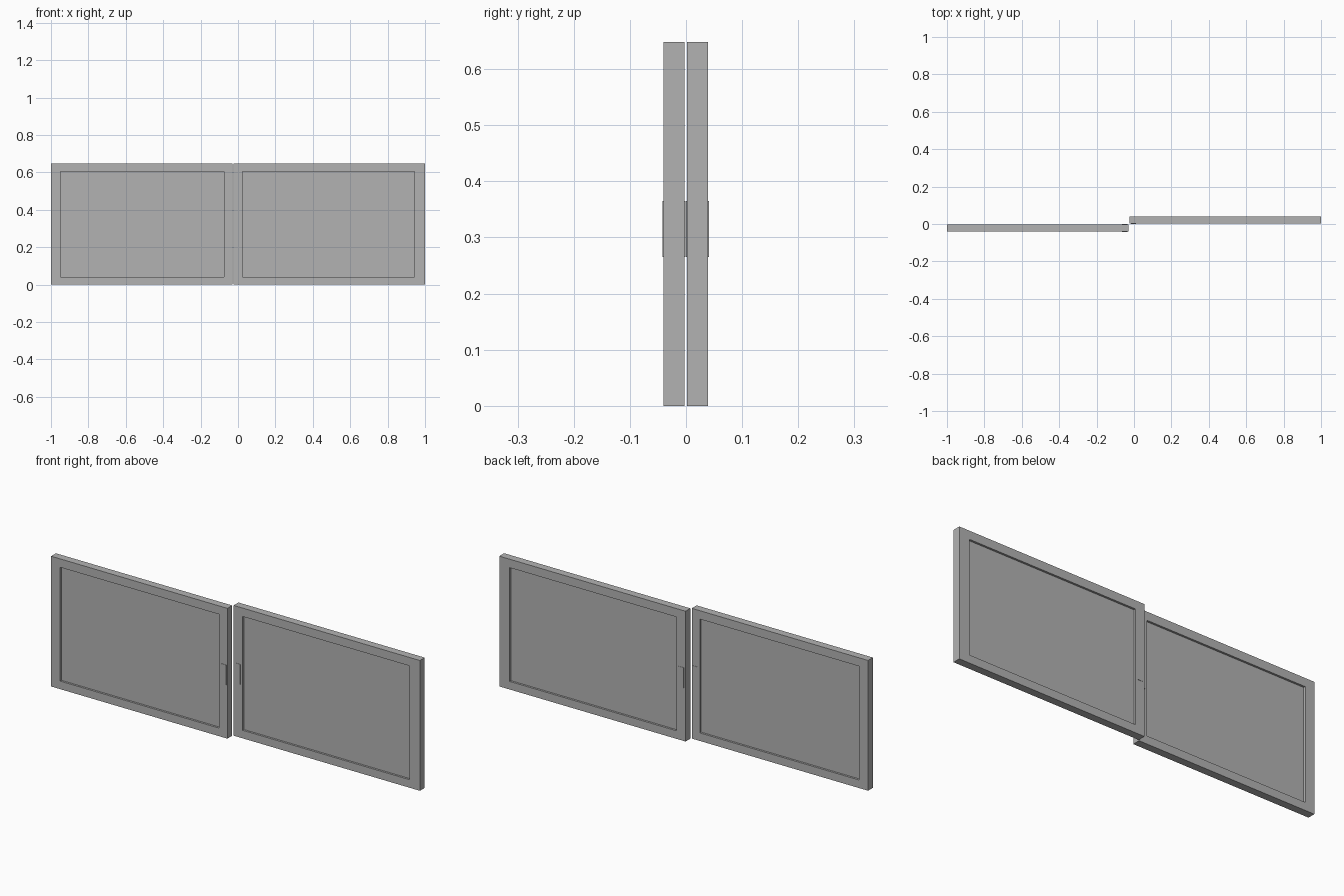
import bpy

cube = bpy.data.objects.get("Cube")
if cube:
    bpy.data.objects.remove(cube, do_unlink=True)

grey = bpy.data.materials.new("neutral_grey")
grey.use_nodes = True
colour = (0.45, 0.45, 0.45, 1)
grey.diffuse_color = colour
grey.node_tree.nodes["Principled BSDF"].inputs["Base Color"].default_value = colour

HEIGHT = 0.648
DEPTH = 0.038
GLASS = 0.018


def finish(name, verts, faces):
    mesh = bpy.data.meshes.new(name)
    mesh.from_pydata(verts, [], faces)
    mesh.materials.append(grey)
    obj = bpy.data.objects.new(name, mesh)
    bpy.context.collection.objects.link(obj)


def box(name, x0, x1, y0, y1, z0, z1):
    verts = [(x, y, z) for x in (x0, x1) for y in (y0, y1) for z in (z0, z1)]
    finish(name, verts, [(0, 1, 3, 2), (4, 6, 7, 5), (0, 4, 5, 1),
                         (2, 3, 7, 6), (0, 2, 6, 4), (1, 5, 7, 3)])


def frame(name, outer, inner, y0, y1):
    """Rectangular ring; outer and inner are (x0, x1, z0, z1)."""
    verts = []
    for y in (y0, y1):
        for a, b, c, d in (outer, inner):
            verts += [(a, y, c), (b, y, c), (b, y, d), (a, y, d)]
    faces = []
    for i in range(4):
        j = (i + 1) % 4
        o, p, q, r = i, j, i + 4, j + 4
        faces += [(o, p, r, q), (o + 8, q + 8, r + 8, p + 8),
                  (o, o + 8, p + 8, p), (q, r, r + 8, q + 8)]
    finish(name, verts, faces)


def sash(side, x0, x1, ix0, ix1, yc, hx):
    frame(side + "_frame", (x0, x1, 0, HEIGHT), (ix0, ix1, 0.04, 0.606),
          yc - DEPTH / 2, yc + DEPTH / 2)
    box(side + "_glass", ix0, ix1, yc - GLASS / 2, yc + GLASS / 2, 0.04, 0.606)
    # Thin pull plates on both faces
    for face, s in (("front", -1), ("back", 1)):
        y = sorted((yc + s * (DEPTH / 2 - 0.001), yc + s * (DEPTH / 2 + 0.0015)))
        box(side + "_" + face + "_pull", hx, hx + 0.028, *y, 0.265, 0.365)


# Two sliding panels on neighbouring tracks
sash("right", -1, -0.03, -0.95, -0.075, -0.0215, -0.064)
sash("left", -0.025, 1, 0.025, 0.943, 0.0205, -0.016)
